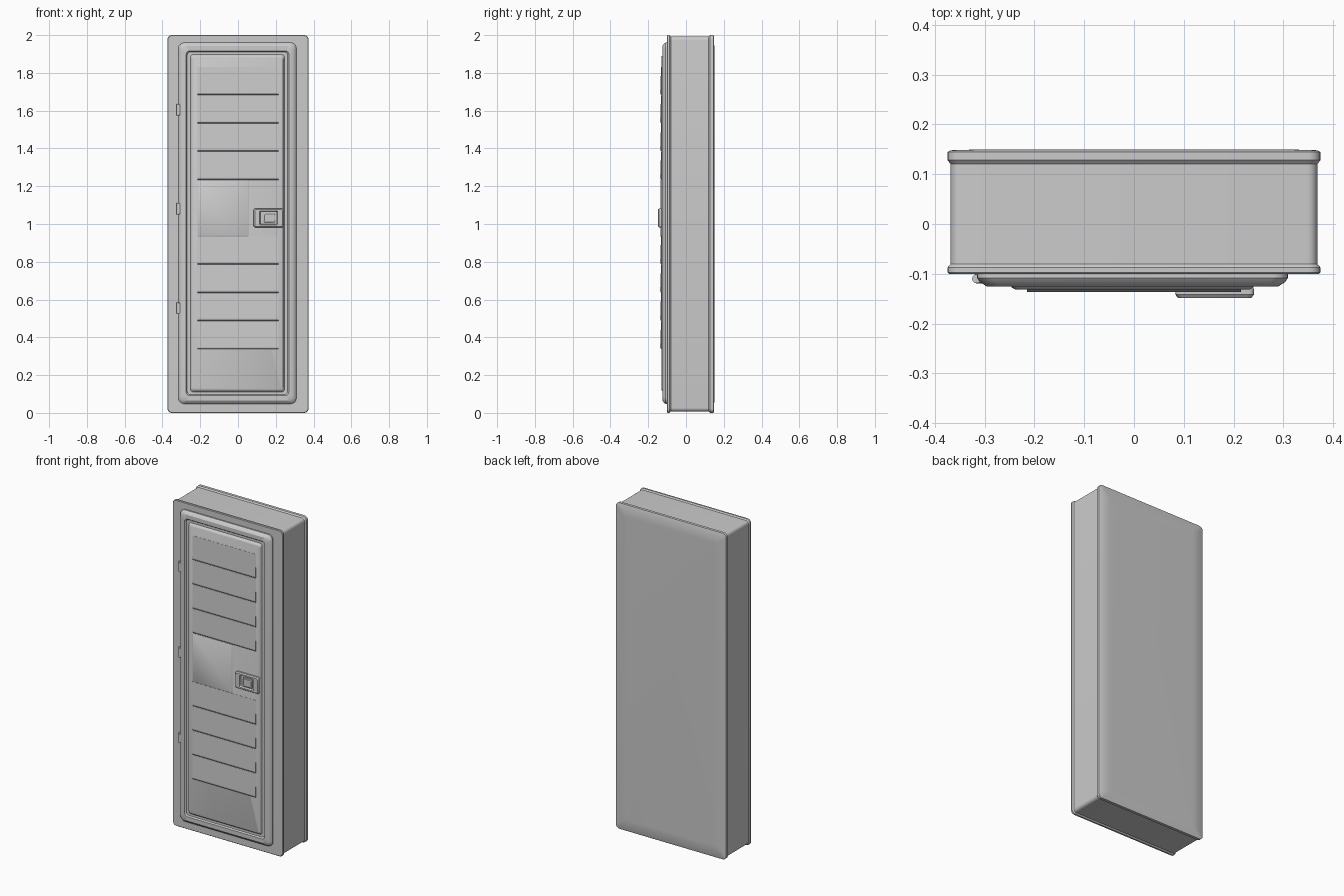
import bpy, bmesh, math

if "Cube" in bpy.data.objects:
    bpy.data.objects.remove(bpy.data.objects["Cube"])


def finish(name, bm, smooth=True):
    bmesh.ops.recalc_face_normals(bm, faces=bm.faces)
    mesh = bpy.data.meshes.new(name)
    bm.to_mesh(mesh)
    bm.free()
    obj = bpy.data.objects.new(name, mesh)
    bpy.context.collection.objects.link(obj)
    if smooth:
        bpy.ops.object.select_all(action='DESELECT')
        obj.select_set(True)
        bpy.context.view_layer.objects.active = obj
        bpy.ops.object.shade_smooth_by_angle(angle=math.radians(30))
    return obj


def rounded_loft(name, cx, cz, rings, segs=6):
    """Skin rounded rectangles given as (half width, half height, corner radius, y)."""
    bm = bmesh.new()
    loops = []
    for hw, hh, r, y in rings:
        loop = []
        for q, (sx, sz) in enumerate([(1, 1), (-1, 1), (-1, -1), (1, -1)]):
            for i in range(segs + 1):
                a = math.pi / 2 * (q + i / segs)
                loop.append(bm.verts.new((cx + sx * (hw - r) + r * math.cos(a), y,
                                          cz + sz * (hh - r) + r * math.sin(a))))
        loops.append(loop)
    n = len(loops[0])
    for a, b in zip(loops, loops[1:]):
        for i in range(n):
            bm.faces.new((a[i], a[(i + 1) % n], b[(i + 1) % n], b[i]))
    bm.faces.new(loops[0])
    bm.faces.new(loops[-1])
    return finish(name, bm)


def extrude_x(name, profile, x0, x1):
    """Extrude a closed (y, z) profile along x."""
    bm = bmesh.new()
    face = bm.faces.new([bm.verts.new((x0, y, z)) for y, z in profile])
    out = bmesh.ops.extrude_face_region(bm, geom=[face])
    for v in out['geom']:
        if isinstance(v, bmesh.types.BMVert):
            v.co.x = x1
    return finish(name, bm, False)


# Cabinet shell with a lip round the front and the back
rounded_loft("cabinet_body", 0, 1, [
    (0.30, 0.93, 0.02, 0.150), (0.368, 0.993, 0.02, 0.148),
    (0.374, 1.0, 0.024, 0.145), (0.374, 1.0, 0.024, 0.128),
    (0.368, 0.993, 0.02, 0.120), (0.368, 0.993, 0.02, -0.080),
    (0.374, 1.0, 0.024, -0.087), (0.374, 1.0, 0.024, -0.097),
    (0.371, 0.997, 0.022, -0.100)])

# Door with a raised rim, a groove and a raised centre panel
rounded_loft("door", -0.003, 1.004, [
    (0.312, 0.956, 0.030, -0.095), (0.312, 0.956, 0.030, -0.108),
    (0.306, 0.950, 0.030, -0.117), (0.293, 0.938, 0.026, -0.125),
    (0.272, 0.913, 0.020, -0.125), (0.266, 0.907, 0.018, -0.117),
    (0.249, 0.893, 0.016, -0.117), (0.242, 0.885, 0.014, -0.128),
    (0.236, 0.879, 0.012, -0.131)])

# Sloping slats above and below the handle
pitch = 0.1495
for group, top in (("upper", 1.83), ("lower", 0.933)):
    for i in range(4):
        z = top - i * pitch
        extrude_x(f"{group}_slat_{i + 1}", [
            (-0.129, z), (-0.132, z), (-0.137, z - pitch + 0.014),
            (-0.136, z - pitch + 0.007), (-0.129, z - pitch)], -0.215, 0.215)

# Flat plate beside the handle
rounded_loft("side_plate", -0.08, 1.084, [
    (0.135, 0.149, 0.003, -0.128), (0.135, 0.149, 0.003, -0.134),
    (0.132, 0.146, 0.002, -0.136)], 2)

# Latch handle: hollowed housing and inset paddle
rounded_loft("handle_housing", 0.162, 1.032, [
    (0.079, 0.050, 0.010, -0.129), (0.079, 0.050, 0.010, -0.142),
    (0.073, 0.045, 0.009, -0.149), (0.048, 0.037, 0.006, -0.149),
    (0.044, 0.033, 0.005, -0.138)], 4)
rounded_loft("handle_paddle", 0.166, 1.032, [
    (0.030, 0.026, 0.005, -0.136), (0.030, 0.026, 0.005, -0.146),
    (0.026, 0.022, 0.004, -0.149)], 4)

# Hinges: pin barrel and leaf on the left edge
for i, z in enumerate((0.555, 1.08, 1.605)):
    bpy.ops.mesh.primitive_cylinder_add(vertices=16, radius=0.009, depth=0.06,
                                        location=(-0.316, -0.110, z))
    bpy.context.object.name = f"hinge_barrel_{i + 1}"
    bpy.ops.object.shade_smooth_by_angle(angle=math.radians(30))
    rounded_loft(f"hinge_leaf_{i + 1}", -0.303, z, [
        (0.016, 0.027, 0.004, -0.100), (0.016, 0.027, 0.004, -0.117),
        (0.014, 0.025, 0.003, -0.119)], 3)
